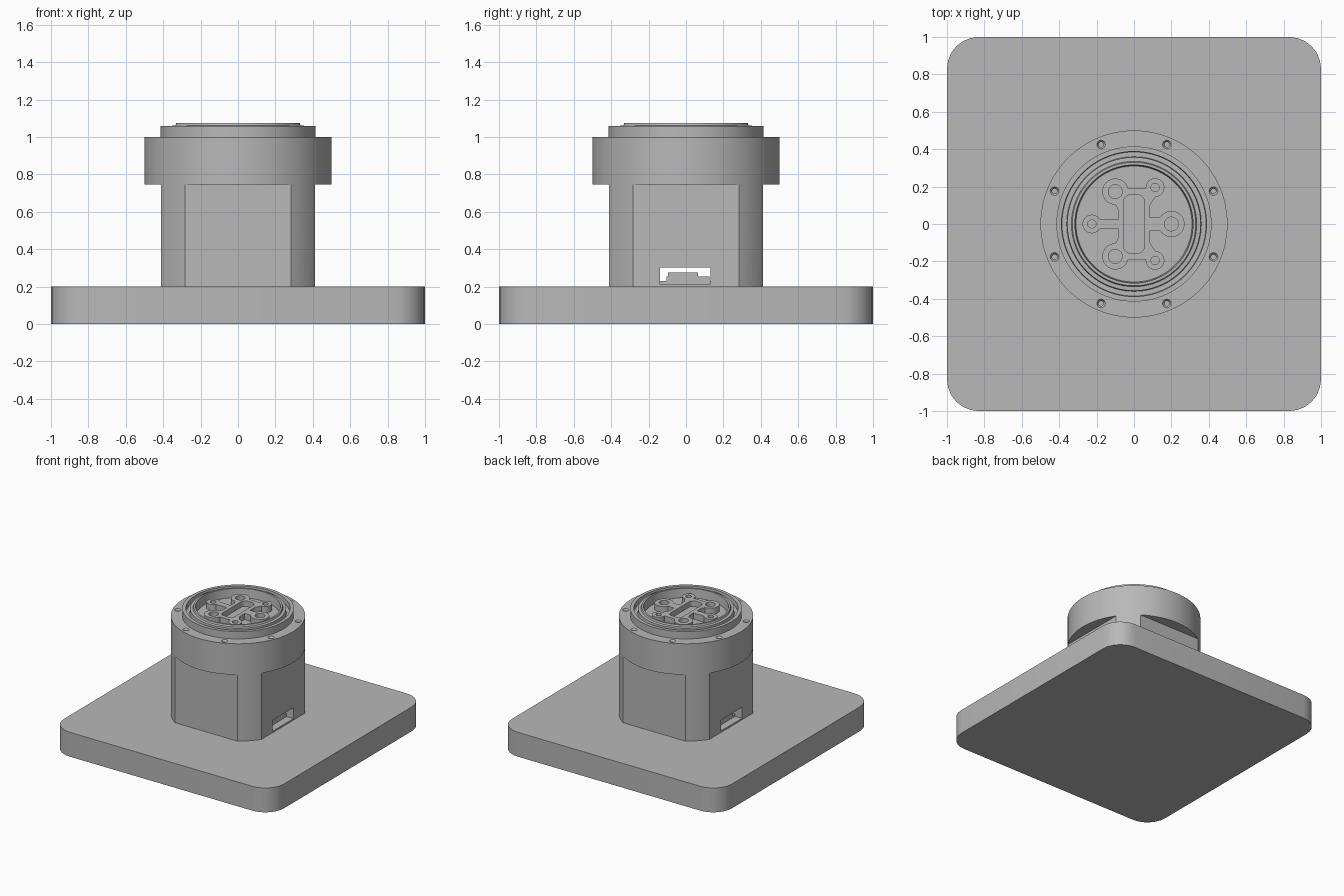
import bpy, bmesh, math
from mathutils import Matrix, Vector

if "Cube" in bpy.data.objects:
    bpy.data.objects.remove(bpy.data.objects["Cube"], do_unlink=True)

grey = bpy.data.materials.new("machined grey")
grey.use_nodes = True
GREY = (0.48, 0.48, 0.48, 1)
grey.diffuse_color = GREY
grey.node_tree.nodes["Principled BSDF"].inputs["Base Color"].default_value = GREY


def finish(name, bm):
    """Turn a bmesh into a grey scene object."""
    bmesh.ops.recalc_face_normals(bm, faces=bm.faces)
    mesh = bpy.data.meshes.new(name)
    bm.to_mesh(mesh)
    bm.free()
    mesh.materials.append(grey)
    ob = bpy.data.objects.new(name, mesh)
    bpy.context.collection.objects.link(ob)
    return ob


def slab(name, size, base, radius=0, segments=6, turn=0):
    """Box on a base point, with rounded upright edges if asked."""
    bm = bmesh.new()
    bmesh.ops.create_cube(bm, size=1)
    bmesh.ops.scale(bm, vec=size, verts=bm.verts)
    if radius:
        upright = [e for e in bm.edges
                   if abs(e.verts[0].co.z - e.verts[1].co.z) > size[2] / 2]
        bmesh.ops.bevel(bm, geom=upright, offset=radius, segments=segments,
                        profile=0.5, affect='EDGES')
    move = Matrix.Translation(Vector(base) + Vector((0, 0, size[2] / 2)))
    bm.transform(move @ Matrix.Rotation(turn, 4, 'Z'))
    return finish(name, bm)


def rod(name, radius, start, end, sides=24, radius_end=None):
    """Cylinder or cone between two points."""
    start, end = Vector(start), Vector(end)
    axis = end - start
    bm = bmesh.new()
    bmesh.ops.create_cone(bm, cap_ends=True, segments=sides, radius1=radius,
                          radius2=radius_end or radius, depth=axis.length)
    turn = axis.to_track_quat('Z', 'Y').to_matrix().to_4x4()
    bm.transform(Matrix.Translation((start + end) / 2) @ turn)
    return finish(name, bm)


def lathe(name, profile, sides=96):
    """Solid of revolution; the profile starts and ends on the axis."""
    bm = bmesh.new()
    verts = [bm.verts.new((r, 0, z)) for r, z in profile]
    edges = [bm.edges.new(pair) for pair in zip(verts, verts[1:])]
    bmesh.ops.spin(bm, geom=verts + edges, axis=(0, 0, 1), cent=(0, 0, 0),
                   angle=math.tau, steps=sides)
    bmesh.ops.remove_doubles(bm, verts=bm.verts, dist=1e-5)
    return finish(name, bm)


def combine(target, others, operation='DIFFERENCE'):
    """Apply booleans in turn and remove the helper solids."""
    for other in others:
        mod = target.modifiers.new("boolean", 'BOOLEAN')
        mod.operation, mod.solver, mod.object = operation, 'EXACT', other
        bpy.context.view_layer.objects.active = target
        bpy.ops.object.modifier_apply(modifier=mod.name)
        bpy.data.objects.remove(other, do_unlink=True)


def polar(radius, degrees, z):
    a = math.radians(degrees)
    return Vector((radius * math.cos(a), radius * math.sin(a), z))


DIAGONALS = (45, 135, 225, 315)
parts = []

# Base plate with corner holes and four pairs of fixing holes
plate = slab("base_plate", (2, 2, 0.2), (0, 0, 0), 0.17)
holes = []
for angle in DIAGONALS:
    p = polar(0.83 * math.sqrt(2), angle, -0.1)
    holes.append(rod("hole", 0.058, p, p + Vector((0, 0, 0.4)), 32))
    for offset in (-9.7, 9.7):
        p = polar(0.45, angle + offset, -0.1)
        holes.append(rod("hole", 0.03, p, p + Vector((0, 0, 0.4))))
combine(plate, holes)
parts.append(plate)

# Housing: a round body with four flats
housing = rod("housing", 0.5, (0, 0, 0.2), (0, 0, 0.745), 96)
combine(housing, [slab("flats", (0.825, 0.825, 1), (0, 0, 0))], 'INTERSECT')
cuts = [slab("port", (1.2, 0.27, 0.09), (0, -0.003, 0.212))]
for y in (-0.185, 0.185):
    cuts.append(rod("pin_hole", 0.012, (-0.6, y, 0.285), (0.6, y, 0.285), 16))
for angle in DIAGONALS:
    cuts.append(rod("screw_hole", 0.026, polar(0.44, angle, 0.24),
                    polar(0.55, angle, 0.24)))
combine(housing, cuts)
parts.append(housing)

# Screws seated in the housing corners
for i, angle in enumerate(DIAGONALS):
    parts.append(rod(f"corner_screw_{i + 1}", 0.017, polar(0.43, angle, 0.24),
                     polar(0.475, angle, 0.24), 16))

# Connector parts inside the port
for name, y, width, height in (("port_sill", -0.003, 0.27, 0.02),
                               ("connector_lower", 0.01, 0.23, 0.043),
                               ("connector_upper", -0.015, 0.16, 0.064)):
    parts.append(slab(name, (0.7, width, height), (0, y, 0.211)))

# Collar with eight countersunk screw holes
collar = rod("collar", 0.5, (0, 0, 0.745), (0, 0, 1.0), 96)
cuts = []
for i in range(8):
    p = polar(0.46, 22.5 + 45 * i, 0.95)
    cuts.append(rod("screw_hole", 0.013, p, p + Vector((0, 0, 0.1)), 16))
    p.z = 0.985
    cuts.append(rod("countersink", 0.012, p, p + Vector((0, 0, 0.016)), 16,
                    radius_end=0.024))
combine(collar, cuts)
parts.append(collar)

# Output ring with seal groove, raised lip and inner pocket
parts.append(lathe("output_ring", [
    (0, 0.95), (0.415, 0.95), (0.415, 1.06), (0.388, 1.06), (0.385, 1.02),
    (0.36, 1.02), (0.357, 1.06), (0.335, 1.062), (0.33, 1.075),
    (0.316, 1.075), (0.31, 1.002), (0, 1.002)]))

# Output spider: central block, ribs and six bosses
TOP = 1.052
spider = slab("output_spider", (0.17, 0.38, 0.055), (0, 0, TOP - 0.055), 0.03)
adds, cuts = [], []
for angle in range(0, 360, 60):
    large = angle % 120 == 0
    reach, size, bore = (0.2, 0.07, 0.037) if large else (0.225, 0.05, 0.022)
    mid = polar(reach / 2, angle, TOP - 0.055)
    adds.append(slab("rib", (reach, size, 0.055), mid,
                     turn=math.radians(angle)))
    p = polar(reach, angle, TOP - 0.055)
    adds.append(rod("boss", size, p, p + Vector((0, 0, 0.055)), 32))
    p.z = TOP - 0.04
    cuts.append(rod("bore", bore, p, p + Vector((0, 0, 0.1)), 24))
combine(spider, adds, 'UNION')
cuts.append(slab("slot", (0.11, 0.31, 0.1), (0, 0, TOP - 0.045), 0.035))
combine(spider, cuts)
parts.append(spider)

# Smooth curved walls, keep machined edges sharp
bpy.ops.object.select_all(action='DESELECT')
for ob in parts:
    ob.select_set(True)
bpy.context.view_layer.objects.active = plate
bpy.ops.object.shade_smooth_by_angle(angle=math.radians(30))
